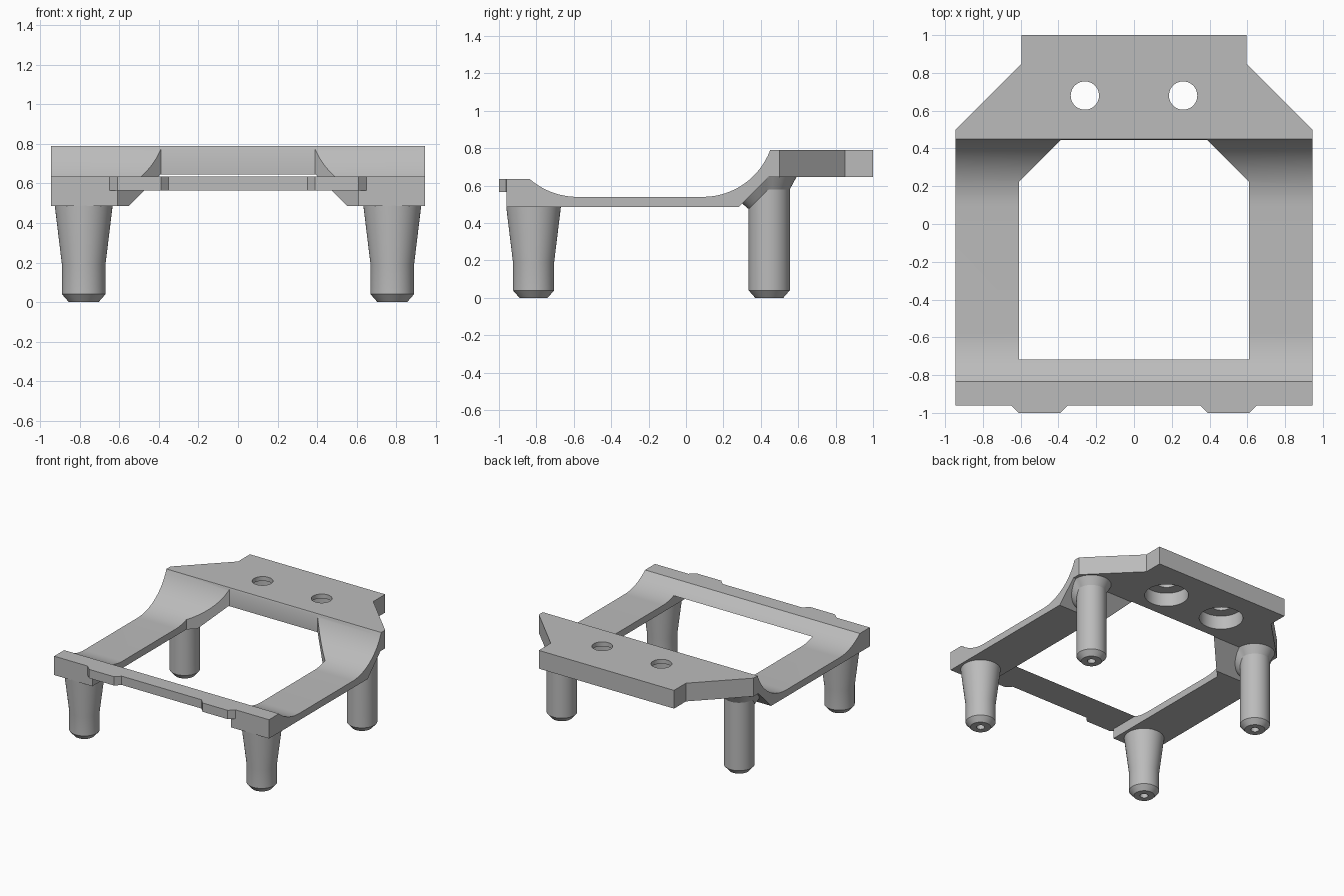
import bpy, bmesh, math
from mathutils import Vector

cube = bpy.data.objects.get("Cube")
if cube:
    bpy.data.objects.remove(cube, do_unlink=True)

grey = bpy.data.materials.new("light grey")
grey.use_nodes = True
GREY = (0.5, 0.5, 0.5, 1)
grey.diffuse_color = GREY
grey.node_tree.nodes["Principled BSDF"].inputs["Base Color"].default_value = GREY


def finish(bm, name):
    bmesh.ops.recalc_face_normals(bm, faces=bm.faces)
    mesh = bpy.data.meshes.new(name)
    bm.to_mesh(mesh)
    bm.free()
    mesh.materials.append(grey)
    ob = bpy.data.objects.new(name, mesh)
    bpy.context.collection.objects.link(ob)
    return ob


def prism(name, points, low, high, axis="z"):
    """Extrude a 2D outline: (x, y) along z, or (y, z) along x."""
    place = (lambda p, h: (p[0], p[1], h)) if axis == "z" else (lambda p, h: (h, p[0], p[1]))
    bm = bmesh.new()
    face = bm.faces.new([bm.verts.new(place(p, low)) for p in points])
    out = bmesh.ops.extrude_face_region(bm, geom=[face])
    move = Vector(place((0, 0), high - low))
    bmesh.ops.translate(bm, vec=move, verts=[v for v in out["geom"] if isinstance(v, bmesh.types.BMVert)])
    return finish(bm, name)


def loft(name, x, y, rings, sides=48):
    """Round body from (radius, height function of y) rings, capped at both ends."""
    bm = bmesh.new()
    loops = []
    for r, height in rings:
        loop = []
        for i in range(sides):
            a = 2 * math.pi * i / sides
            py = y + r * math.sin(a)
            loop.append(bm.verts.new((x + r * math.cos(a), py, height(py))))
        loops.append(loop)
    for a, b in zip(loops, loops[1:]):
        for i in range(sides):
            j = (i + 1) % sides
            bm.faces.new((a[i], a[j], b[j], b[i]))
    bm.faces.new(loops[0])
    # Fan cap, since the upper ring may be bent
    top = sum((v.co for v in loops[-1]), Vector()) / sides
    hub = bm.verts.new(top)
    for i in range(sides):
        bm.faces.new((loops[-1][i], loops[-1][(i + 1) % sides], hub))
    return finish(bm, name)


def level(z):
    return lambda y: z


def boolean(ob, cutter, operation="DIFFERENCE"):
    mod = ob.modifiers.new("bool", "BOOLEAN")
    mod.operation, mod.solver, mod.object = operation, "EXACT", cutter
    bpy.context.view_layer.objects.active = ob
    bpy.ops.object.modifier_apply(modifier=mod.name)
    bpy.data.objects.remove(cutter, do_unlink=True)


def arc(y0, y1, z0, z1, steps=16):
    """Circular sweep that leaves (y0, z0) level and ends at (y1, z1)."""
    d, h = y1 - y0, z1 - z0
    r = (d * d + h * h) / (2 * h)
    end = math.asin(abs(d) / r)
    s = math.copysign(1, d)
    return [(y0 + s * r * math.sin(end * i / steps), z0 + r - r * math.cos(end * i / steps))
            for i in range(steps + 1)]


def mirrored(half):
    return half + [(-x, y) for x, y in reversed(half)]


# Frame: side profile, trimmed to the plan outline
profile = [(-0.96, 0.485), (0.28, 0.485), (0.44, 0.645), (1.0, 0.645), (1.0, 0.79)]
profile += arc(0.09, 0.45, 0.54, 0.79)[::-1]
profile += arc(-0.58, -0.835, 0.54, 0.635) + [(-0.96, 0.635)]
frame = prism("frame", profile, -0.945, 0.945, "x")
plan = mirrored([(0.945, -1.1), (0.945, 0.5), (0.595, 0.85), (0.595, 1.1)])
boolean(frame, prism("plan_cutter", plan, 0.2, 1.1), "INTERSECT")

# Central opening and the relief under the front bar
opening = mirrored([(0.61, -0.715), (0.61, 0.222), (0.388, 0.445)])
boolean(frame, prism("opening_cutter", opening, 0.2, 1.1))
relief = mirrored([(0.61, -1.1), (0.61, -0.6)])
boolean(frame, prism("relief_cutter", relief, 0.2, 0.565))

# Counterbored holes in the rear deck
for x in (-0.26, 0.26):
    boolean(frame, loft("hole_cutter", x, 0.68, [
        (0.16, level(0.6)), (0.16, level(0.755)), (0.075, level(0.755)), (0.075, level(0.9))]))


# Underside of the frame above the rear legs
def underside(y):
    return min(y + 0.205, 0.645)


parts = [frame]
for side, s in (("left", 1), ("right", -1)):
    # Tapered tab on the front edge
    tab = [(0.65 * s, -0.955), (0.65 * s, -0.962), (0.61 * s, -1.0),
           (0.39 * s, -1.0), (0.352 * s, -0.962), (0.352 * s, -0.955)]
    parts.append(prism(side + "_front_tab", tab, 0.565, 0.635))

    # Legs with chamfered feet and a blind bore in each foot
    foot = [(0.03, level(0.3)), (0.03, level(0)), (0.075, level(0)), (0.11, level(0.04))]
    parts.append(loft(side + "_front_leg", 0.78 * s, -0.815, foot + [
        (0.11, level(0.19)), (0.146, level(0.485)), (0.146, level(0.492))]))
    parts.append(loft(side + "_rear_leg", 0.78 * s, 0.445, foot + [
        (0.11, lambda y: underside(y) - 0.065),
        (0.145, underside),
        (0.145, lambda y: underside(y) + 0.008)]))

bpy.ops.object.select_all(action="DESELECT")
for ob in parts:
    ob.select_set(True)
bpy.context.view_layer.objects.active = frame
bpy.ops.object.shade_smooth_by_angle(angle=math.radians(25))
